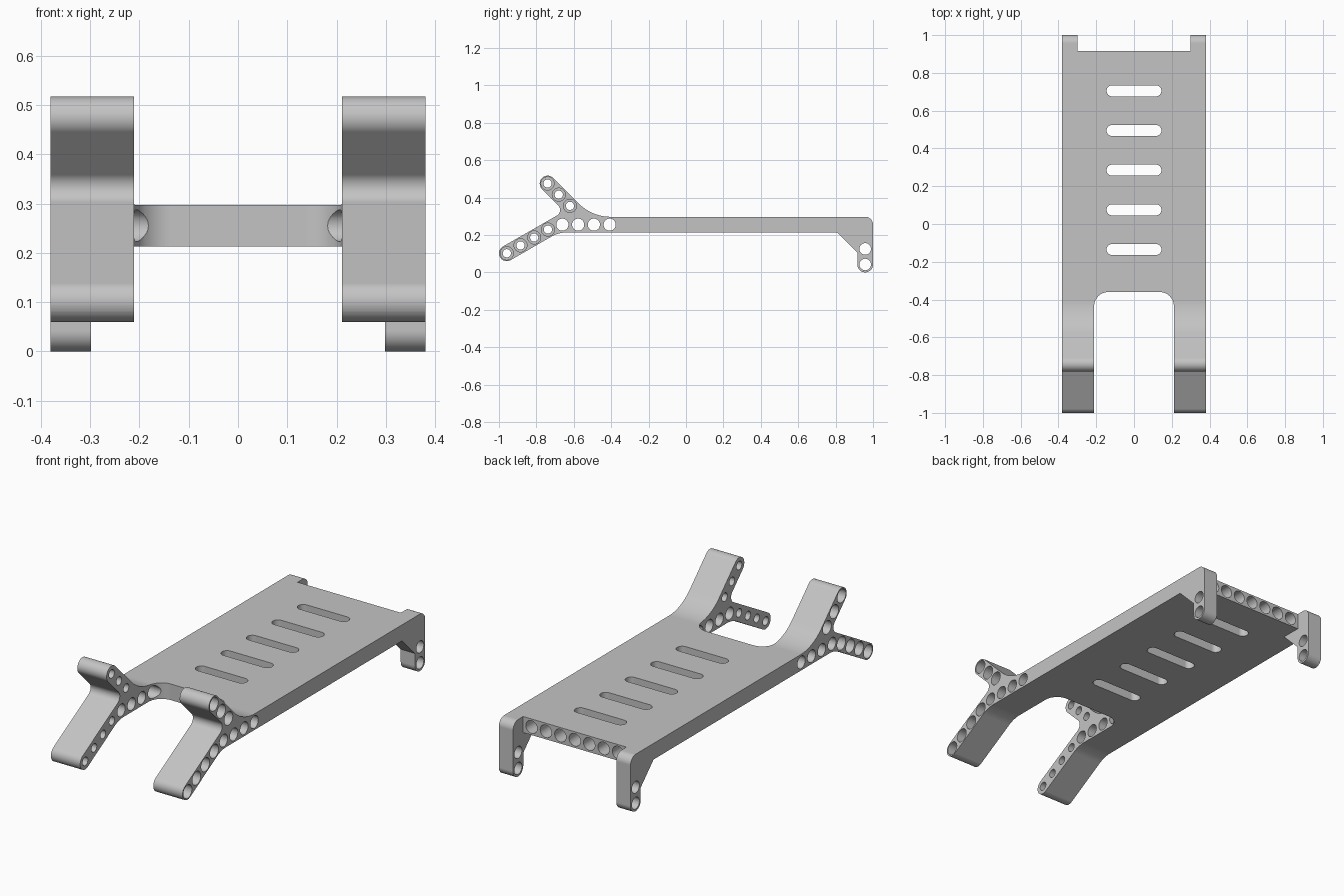
import bpy, bmesh, math
from mathutils import Vector, Matrix

cube = bpy.data.objects.get("Cube")
if cube:
    bpy.data.objects.remove(cube)

HALF, R, PITCH = 0.38, 0.0419, 0.0833      # half width, beam radius, hole spacing
TOP, BOTTOM, MID = 0.297, 0.213, 0.255     # deck heights

grey = bpy.data.materials.new("light grey")
grey.use_nodes = True
colour = (0.55, 0.55, 0.55, 1)
grey.diffuse_color = colour
grey.node_tree.nodes["Principled BSDF"].inputs["Base Color"].default_value = colour


def rounded(corners, steps=12):
    """Outline with each corner (a, b, radius) replaced by a tangent arc."""
    out = []
    for i, (a, b, r) in enumerate(corners):
        p = Vector((a, b))
        if r == 0:
            out.append(p)
            continue
        u = (Vector(corners[i - 1][:2]) - p).normalized()
        v = (Vector(corners[(i + 1) % len(corners)][:2]) - p).normalized()
        half = u.angle(v) / 2
        centre = p + (u + v).normalized() * (r / math.sin(half))
        start = p + u * (r / math.tan(half)) - centre
        end = p + v * (r / math.tan(half)) - centre
        sweep = start.angle_signed(end)
        for k in range(steps + 1):
            out.append(centre + Matrix.Rotation(-sweep * k / steps, 2) @ start)
    return out


def prism(bm, outline, axis, low, high):
    """Extrude a 2D outline along x (outline in y, z) or z (outline in x, y)."""
    def place(p, d):
        return (d, p.x, p.y) if axis == "x" else (p.x, p.y, d)
    face = bm.faces.new([bm.verts.new(place(p, low)) for p in outline])
    made = bmesh.ops.extrude_face_region(bm, geom=[face])["geom"]
    delta = Vector((high - low, 0, 0) if axis == "x" else (0, 0, high - low))
    bmesh.ops.translate(bm, vec=delta, verts=[e for e in made if isinstance(e, bmesh.types.BMVert)])


def rod(bm, centre, radius, length, axis):
    turn = Matrix.Rotation(math.pi / 2, 4, "Y" if axis == "x" else "X")
    bmesh.ops.create_cone(bm, cap_ends=True, segments=32, radius1=radius, radius2=radius,
                          depth=length, matrix=Matrix.Translation(centre) @ turn)


def finish(bm, name):
    bmesh.ops.recalc_face_normals(bm, faces=bm.faces)
    mesh = bpy.data.meshes.new(name)
    bm.to_mesh(mesh)
    bm.free()
    obj = bpy.data.objects.new(name, mesh)
    bpy.context.collection.objects.link(obj)
    return obj


# Side outline: deck, rear leg with gusset, lower and upper front arms
low_tip, up_tip = Vector((-0.958, 0.102)), Vector((-0.74, 0.475))
low_dir = Vector((math.cos(math.pi / 6), 0.5))
up_dir = Vector((1, -1)).normalized()
low_side, up_side = Vector((-low_dir.y, low_dir.x)) * 0.042, Vector((1, 1)).normalized() * 0.042


def tip(end, direction, side):
    return (*(end - direction * 0.042 + side), R)


def at_height(point, direction, z):
    return point.x + direction.x * (z - point.y) / direction.y


crotch_y, crotch_z = -0.651, 0.326
outline = rounded([
    (1, 0, R), (1, TOP, 0.042),
    (at_height(up_tip + up_side, up_dir, TOP), TOP, 0.24),
    tip(up_tip, up_dir, up_side), tip(up_tip, up_dir, -up_side),
    (crotch_y, crotch_z, 0.035),
    tip(low_tip, low_dir, low_side), tip(low_tip, low_dir, -low_side),
    (at_height(low_tip - low_side, low_dir, BOTTOM), BOTTOM, 0.16),
    (0.81, BOTTOM, 0), (0.916, 0.107, 0), (0.916, 0, R),
])
bm = bmesh.new()
prism(bm, outline, "x", -HALF, HALF)
body = finish(bm, "bed_frame")

cutters = []

# Open space between front arms and between rear legs
bm = bmesh.new()
prism(bm, rounded([(-0.211, -1.2, 0), (0.211, -1.2, 0),
                   (0.211, -0.36, 0.075), (-0.211, -0.36, 0.075)]), "z", -0.1, 0.7)
rear = [(0.7, -0.1), (1.1, -0.1), (1.1, 0.4), (0.917, 0.4), (0.917, BOTTOM), (0.7, BOTTOM)]
prism(bm, [Vector(p) for p in rear], "x", -0.298, 0.298)
cutters.append(finish(bm, "clearance_cutter"))

# Deck slots
bm = bmesh.new()
for i in range(5):
    y = -0.135 + 0.21 * i
    prism(bm, rounded([(-0.145, y - 0.029, 0.0285), (0.145, y - 0.029, 0.0285),
                       (0.145, y + 0.029, 0.0285), (-0.145, y + 0.029, 0.0285)]), "z", 0.1, 0.4)
cutters.append(finish(bm, "slot_cutter"))

# Arm hole positions
arm_holes = [low_tip + low_dir * 0.0845 * i for i in range(4)]
arm_holes += [up_tip + up_dir * 0.0845 * i for i in range(3)]

# Through holes: beam roots, rear legs, and narrow bores in the arms
bm = bmesh.new()
for i in range(4):
    rod(bm, (0, -0.661 + 0.0843 * i, MID), 0.0325, 1, "x")
for z in (0.042, 0.042 + PITCH):
    rod(bm, (0, 0.958, z), 0.031, 1, "x")
for p in arm_holes:
    rod(bm, (0, p.x, p.y), 0.022, 1, "x")
cutters.append(finish(bm, "through_hole_cutter"))

# Wide outer bores in the arms and the row of sockets in the rear edge
bm = bmesh.new()
for p in arm_holes:
    for side in (-1, 1):
        rod(bm, (side * (HALF + 0.01), p.x, p.y), 0.035, 0.19, "x")
for i in range(-3, 4):
    rod(bm, (i * PITCH, 0.917, MID), 0.033, 0.166, "y")
cutters.append(finish(bm, "socket_cutter"))

# Cut, then bake the result and discard the cutters
for c in cutters:
    c.hide_render = True
    mod = body.modifiers.new(c.name, "BOOLEAN")
    mod.operation, mod.solver, mod.object = "DIFFERENCE", "EXACT", c
bpy.context.view_layer.update()
graph = bpy.context.evaluated_depsgraph_get()
baked = bpy.data.meshes.new_from_object(body.evaluated_get(graph))
body.modifiers.clear()
body.data = baked
for c in cutters:
    bpy.data.objects.remove(c)

# Colour and shading
body.data.materials.clear()
body.data.materials.append(grey)
for o in bpy.context.selected_objects:
    o.select_set(False)
body.select_set(True)
bpy.context.view_layer.objects.active = body
bpy.ops.object.shade_smooth_by_angle(angle=math.radians(30))
weighted = body.modifiers.new("weighted_normals", "WEIGHTED_NORMAL")
weighted.keep_sharp = True
